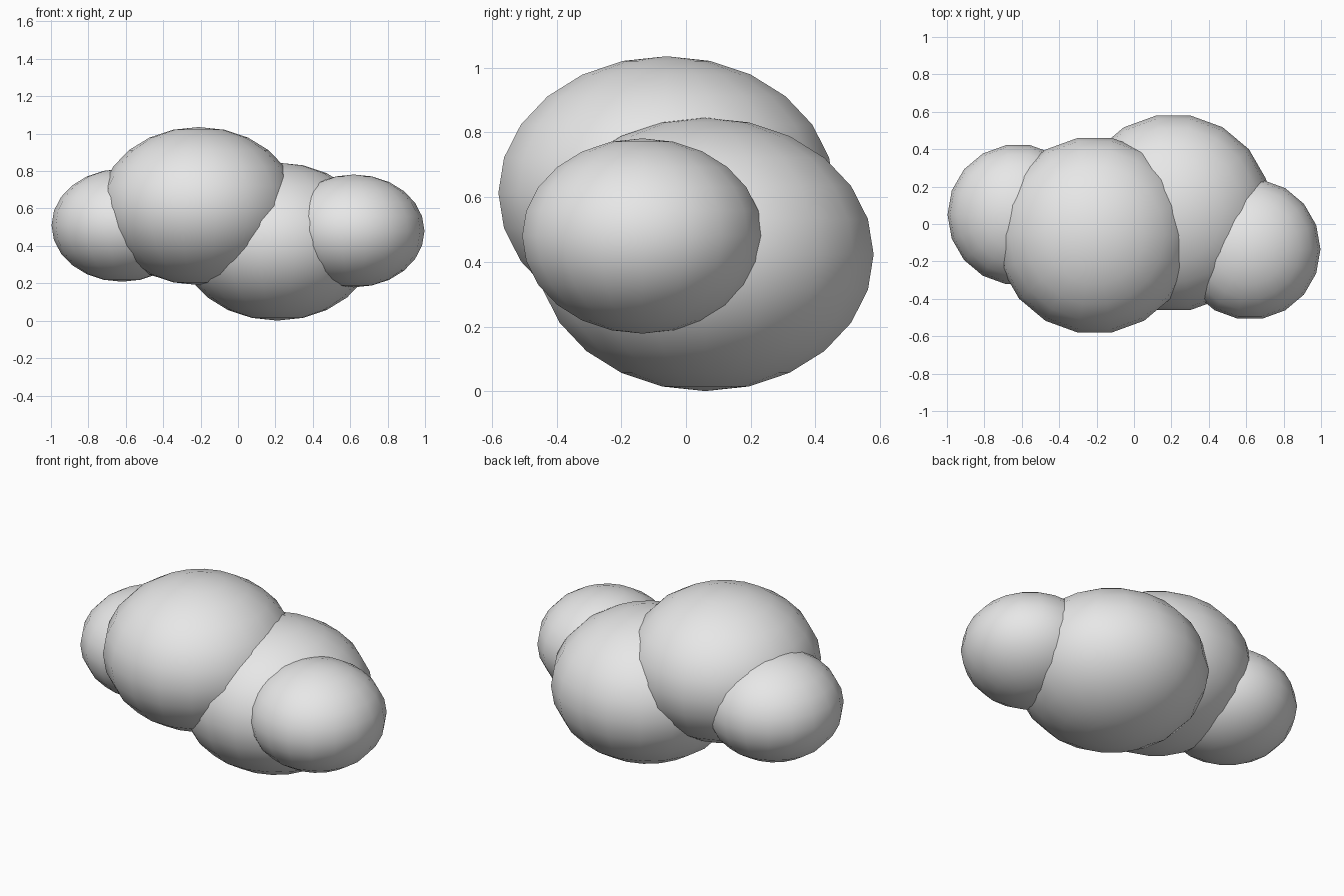
import bpy
import bmesh
from math import radians
from mathutils import Matrix

cube = bpy.data.objects.get("Cube")
if cube:
    bpy.data.objects.remove(cube, do_unlink=True)

# One plain grey for every lobe
grey = bpy.data.materials.new("light_grey")
grey.use_nodes = True
colour = (0.8, 0.8, 0.8, 1)
grey.diffuse_color = colour
grey.node_tree.nodes["Principled BSDF"].inputs["Base Color"].default_value = colour

FLATTEN = 0.8  # height of each lobe relative to its width


def lobe(name, centre, radius):
    """Flattened smooth sphere with a column of vertices on the x axis."""
    mesh = bpy.data.meshes.new(name)
    bm = bmesh.new()
    bmesh.ops.create_uvsphere(bm, u_segments=18, v_segments=12, radius=radius)
    bm.transform(Matrix.Diagonal((1, 1, FLATTEN, 1)) @ Matrix.Rotation(radians(90), 4, "Z"))
    for face in bm.faces:
        face.smooth = True
    bm.to_mesh(mesh)
    bm.free()
    mesh.materials.append(grey)
    obj = bpy.data.objects.new(name, mesh)
    obj.location = centre
    bpy.context.collection.objects.link(obj)


# Two large central lobes
lobe("large_front_lobe", (-0.21, -0.06, 0.613), 0.528)
lobe("large_back_lobe", (0.21, 0.06, 0.423), 0.528)

# Two small end lobes
lobe("small_left_lobe", (0.62, -0.135, 0.48), 0.377)
lobe("small_right_lobe", (-0.62, 0.05, 0.51), 0.377)
